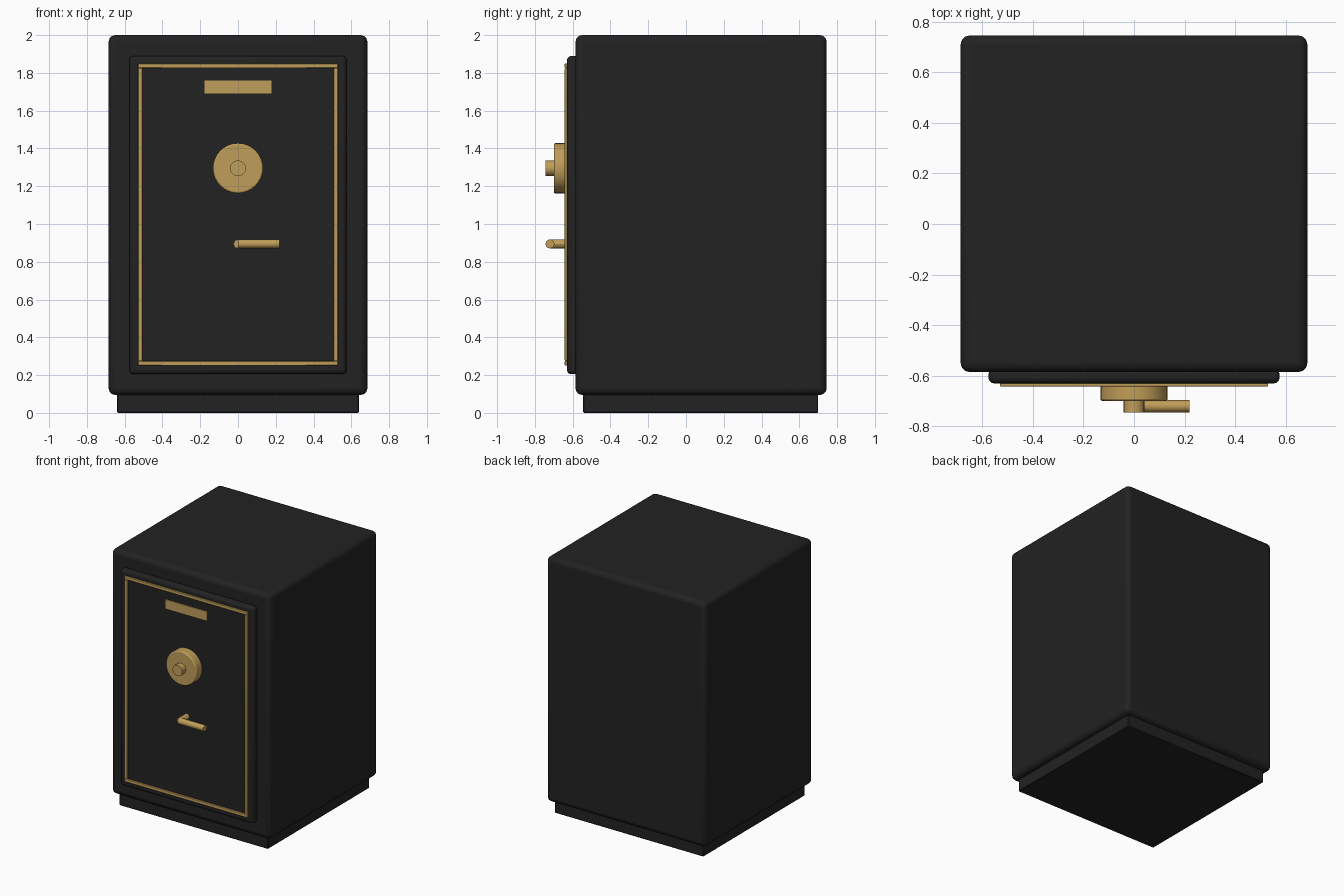
import bpy
from math import pi

cube = bpy.data.objects.get("Cube")
if cube:
    bpy.data.objects.remove(cube, do_unlink=True)


def material(name, color):
    m = bpy.data.materials.new(name)
    m.use_nodes = True
    m.diffuse_color = (*color, 1)
    m.node_tree.nodes["Principled BSDF"].inputs["Base Color"].default_value = (*color, 1)
    return m


black = material("black enamel", (0.016, 0.016, 0.016))
brass = material("brass", (0.53, 0.34, 0.1))


def finish(name, mat, bevel, segments):
    ob = bpy.context.object
    ob.name = name
    ob.data.materials.append(mat)
    if bevel:
        mod = ob.modifiers.new("Bevel", "BEVEL")
        mod.width = bevel
        mod.segments = segments
    bpy.ops.object.shade_smooth_by_angle(angle=pi / 6)
    return ob


def box(name, xs, ys, zs, mat, bevel=0, segments=3):
    """Box spanning the given (min, max) ranges."""
    spans = (xs, ys, zs)
    bpy.ops.mesh.primitive_cube_add(size=1, location=[(a + b) / 2 for a, b in spans])
    bpy.context.object.scale = [b - a for a, b in spans]
    bpy.ops.object.transform_apply(location=False, scale=True)
    return finish(name, mat, bevel, segments)


def rod(name, center, radius, length, axis, sides, bevel=0):
    """Brass cylinder along the x or y axis."""
    turn = (0, pi / 2, 0) if axis == "x" else (pi / 2, 0, 0)
    bpy.ops.mesh.primitive_cylinder_add(vertices=sides, radius=radius, depth=length,
                                        location=center, rotation=turn)
    return finish(name, brass, bevel, 2)


# Cabinet, plinth and door
box("plinth", (-0.64, 0.64), (-0.545, 0.7), (0, 0.12), black, 0.005, 1)
box("cabinet", (-0.685, 0.685), (-0.585, 0.745), (0.095, 2), black, 0.035)
box("door", (-0.575, 0.575), (-0.63, -0.57), (0.205, 1.89), black, 0.022)

# Brass frame around the door face
edge, low, high, width = 0.53, 0.25, 1.85, 0.025
front = (-0.642, -0.625)
for side, s in (("right", -1), ("left", 1)):
    xs = sorted((s * edge, s * (edge - width)))
    box(side + "_trim", xs, front, (low + width, high - width), brass, 0.004, 2)
box("bottom_trim", (-edge, edge), front, (low, low + width), brass, 0.004, 2)
box("top_trim", (-edge, edge), front, (high - width, high), brass, 0.004, 2)

# Blank name plate
box("plate", (-0.178, 0.178), (-0.637, -0.628), (1.69, 1.76), brass)

# Dial with its hub
rod("dial", (0, -0.662, 1.295), 0.133, 0.075, "y", 32, 0.008)
rod("dial_hub", (0, -0.72, 1.295), 0.042, 0.05, "y", 16)

# Lever handle: post and bar
rod("handle_post", (0, -0.672, 0.895), 0.024, 0.095, "y", 12)
rod("handle_bar", (0.11, -0.72, 0.895), 0.024, 0.22, "x", 12)
